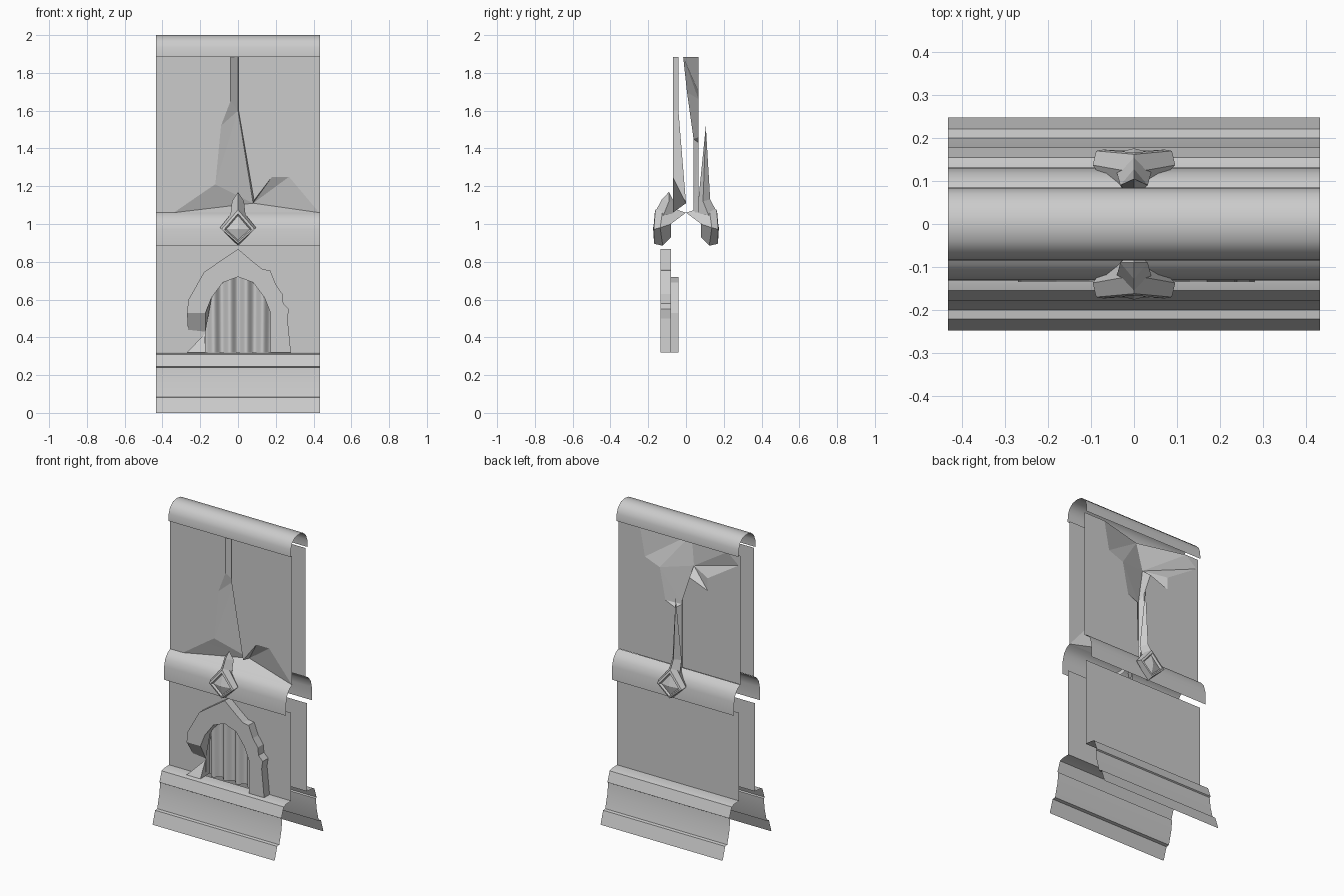
import bpy, bmesh, math
from mathutils import Vector

if "Cube" in bpy.data.objects:
    bpy.data.objects.remove(bpy.data.objects["Cube"])

W = 0.433            # half width of the wall section
TOP, MID = 1.885, 1.06

stone = bpy.data.materials.new("grey stone")
stone.diffuse_color = (0.6, 0.6, 0.6, 1)
stone.use_nodes = True
stone.node_tree.nodes["Principled BSDF"].inputs["Base Color"].default_value = stone.diffuse_color


def make(name, faces, facing=None, smooth=None):
    """Object from faces given as lists of points; facing = outward direction of open sheets."""
    bm = bmesh.new()
    for f in faces:
        bm.faces.new([bm.verts.new(p) for p in f])
    bmesh.ops.remove_doubles(bm, verts=bm.verts, dist=0.0004)
    bmesh.ops.dissolve_degenerate(bm, edges=bm.edges, dist=0.0001)
    bmesh.ops.recalc_face_normals(bm, faces=bm.faces)
    bm.normal_update()
    if facing:
        d = Vector(facing)
        if sum(f.normal.dot(d) * f.calc_area() for f in bm.faces) < 0:
            bmesh.ops.reverse_faces(bm, faces=bm.faces)
    me = bpy.data.meshes.new(name)
    bm.to_mesh(me)
    bm.free()
    me.materials.append(stone)
    if smooth:
        me.polygons.foreach_set("use_smooth", [True] * len(me.polygons))
        me.set_sharp_from_angle(angle=math.radians(smooth))
    ob = bpy.data.objects.new(name, me)
    bpy.context.collection.objects.link(ob)
    return ob


def run(profile):
    """Extrude a (y, z) profile along the whole width."""
    return [[(-W, *a), (W, *a), (W, *b), (-W, *b)] for a, b in zip(profile, profile[1:])]


def zipper(a, b):
    """Triangles between two paths, always taking the shorter diagonal."""
    i = j = 0
    out = []
    while i < len(a) - 1 or j < len(b) - 1:
        da = (Vector(a[i + 1]) - Vector(b[j])).length if i < len(a) - 1 else 9
        db = (Vector(a[i]) - Vector(b[j + 1])).length if j < len(b) - 1 else 9
        if da <= db:
            out.append([a[i], a[i + 1], b[j]])
            i += 1
        else:
            out.append([a[i], b[j + 1], b[j]])
            j += 1
    return out


def at(points, y):
    return [(x, y, z) for x, z in points]


# rounded cap on top
half = [(0.085, TOP), (0.084, 1.93), (0.07, 1.967), (0.04, 1.993), (0, 2.0)]
make("top_cap", run([(-y, z) for y, z in half] + half[-2::-1]), (0, 0, 1), 40)

# middle moulding and plinth, front and back
moulding = [(0.068, MID), (0.095, 1.045), (0.118, 1.015), (0.13, 0.97), (0.131, 0.885)]
plinth = [(0.08, 0.32), (0.13, 0.318), (0.155, 0.31), (0.178, 0.245), (0.17, 0.24),
          (0.178, 0.17), (0.2, 0.085), (0.221, 0.082), (0.2475, 0)]
for s, side in ((-1, "front"), (1, "back")):
    make(side + "_moulding", run([(s * y, z) for y, z in moulding]), (0, s, 0), 40)
    make(side + "_plinth", run([(s * y, z) for y, z in plinth]), (0, s, 0), 30)

# upper front wall with a broken dent that widens downwards
y = -0.07
left = at([(-.04, TOP), (-.04, 1.65), (-.09, 1.52), (-.12, 1.21), (-.18, 1.17), (-.34, MID)], y)
right = at([(.003, TOP), (.003, 1.6), (.085, 1.125), (.18, 1.25), (.27, 1.25), (.43, MID)], y)
spine = [(0, -.04, TOP), (0, -.04, 1.6), (.08, 0, 1.11)]
faces = zipper(left, spine) + zipper(right, spine)
faces += [[left[-1], right[-1], spine[-1]],
          left + [(-W, y, MID), (-W, y, TOP)],
          right + [(W, y, MID), (W, y, TOP)]]
make("upper_front_wall", faces, (0, -1, 0))

# upper back wall with a star dent that narrows to a crack
y = 0.066
left = at([(.28, TOP), (.245, 1.70), (.14, 1.66), (.10, 1.46), (.03, 1.43), (.02, MID)], y)
right = at([(-.34, TOP), (-.42, 1.82), (-.2, 1.68), (-.2, 1.60), (-.07, 1.65),
            (-.02, 1.5), (-.02, MID)], y)
spine = [(-.03, -.015, TOP), (-.06, .005, 1.70), (0, .04, 1.45), (0, .04, MID)]
faces = zipper(left, spine) + zipper(right, spine)
faces += [left + [(W, y, MID), (W, y, TOP)], right + [(-W, y, MID), (-W, y, TOP)]]
make("upper_back_wall", faces, (0, 1, 0))

# lower walls, the front one with an arched opening
arch = [(-.172, .32), (-.172, .53), (-.14, .61), (-.08, .69), (0, .72),
        (.08, .69), (.14, .61), (.172, .53), (.172, .32)]
make("lower_back_wall", run([(.08, .32), (.08, .885)]), (0, 1, 0))
make("lower_front_wall", [at([(-W, .32)] + arch + [(W, .32), (W, .885), (-W, .885)], -.08)], (0, -1, 0))
make("window_reveal", [[(a[0], -.08, a[1]), (b[0], -.08, b[1]), (b[0], -.04, b[1]), (a[0], -.04, a[1])]
                       for a, b in zip(arch, arch[1:])])


# fluted bars closing the window
def arch_height(x):
    for (x0, z0), (x1, z1) in zip(arch[1:-1], arch[2:-1]):
        if x0 <= x <= x1:
            return z0 + (z1 - z0) * (x - x0) / (x1 - x0)
    return .53


cols = []
for k in range(49):
    x = -.172 + .344 * k / 48
    cols.append((x, -.058 - .017 * math.sin(2 * math.pi * 4 * k / 48 - math.pi / 2), arch_height(x)))
make("window_bars", [[(a[0], a[1], .32), (b[0], b[1], .32), b, a] for a, b in zip(cols, cols[1:])],
     (0, -1, 0), 60)

# raised arch surround, broken off at lower left
inner = [(-.172, .53)] + arch[2:]
outer = [(-.27, .53), (-.262, .6), (-.18, .745), (-.10, .8), (0, .868), (.08, .8), (.13, .76),
         (.17, .755), (.2, .68), (.235, .63), (.24, .58), (.27, .55), (.262, .5), (.28, .32)]
F, B = -.135, -.08
of, nf = at(outer, F), at(inner, F)
ob_, nb = at(outer, B), at(inner, B)
ob_[0], nb[0] = (-.265, B, .44), (-.172, B, .43)      # sloping broken underside
faces = [of + nf[::-1], ob_ + nb[::-1]]
for f, b in ((of, ob_), (nf, nb)):
    faces += [[f[i], f[i + 1], b[i + 1], b[i]] for i in range(len(f) - 1)]
faces += [[of[i], nf[i], nb[i], ob_[i]] for i in (0, -1)]
make("arch_surround", faces)

# leftover foot of the surround
foot = [(-.27, F, .32), (-.172, F, .32), (-.172, B, .32), (-.27, B, .32)]
tip = (-.175, B, .42)
make("arch_foot", [foot] + [[foot[i], foot[(i + 1) % 4], tip] for i in range(4)])

# diamond boss with a spike on each side; the front spike is broken short
rings = [
    [(0, .93, .08), (.038, 1.0, .08), (0, 1.06, 0), (-.038, 1.0, .08)],
    [(0, .885, .123), (.096, .98, .137), (0, 1.1, .12), (-.096, .98, .137)],
    [(0, .895, .168), (.088, .972, .170), (0, 1.075, .162), (-.088, .972, .170)],
    [(0, .907, .170), (.072, .972, .173), (0, 1.055, .166), (-.072, .972, .173)],
    [(0, .915, .158), (.062, .972, .160), (0, 1.045, .155), (-.062, .972, .160)]]
base = [(-.04, 1.045, .12), (0, 1.06, .165), (.04, 1.045, .12), (0, 1.06, .05)]
for s, side, apex in ((-1, "front", (0, 1.17, .09)), (1, "back", (0, 1.52, .105))):
    p = lambda v: (v[0], s * v[2], v[1])
    faces = []
    for a, b in zip(rings, rings[1:]):
        for i in range(4):
            j = (i + 1) % 4
            faces.append([p(a[i]), p(a[j]), p(b[j]), p(b[i])])
    last = rings[-1]
    faces += [[p(last[i]), p(last[(i + 1) % 4]), p((0, .975, .176))] for i in range(4)]
    make(side + "_diamond_boss", faces, (0, s, 0))
    waist = [(-.032, 1.12, .09), (0, 1.13, .128), (.032, 1.12, .09), (0, 1.12, .065)]
    faces = []
    for i in range(4):
        j = (i + 1) % 4
        faces.append([p(base[i]), p(base[j]), p(waist[j]), p(waist[i])])
        faces.append([p(waist[i]), p(waist[j]), p(apex)])
    faces.append([p(v) for v in base])
    make(side + "_spike", faces)
